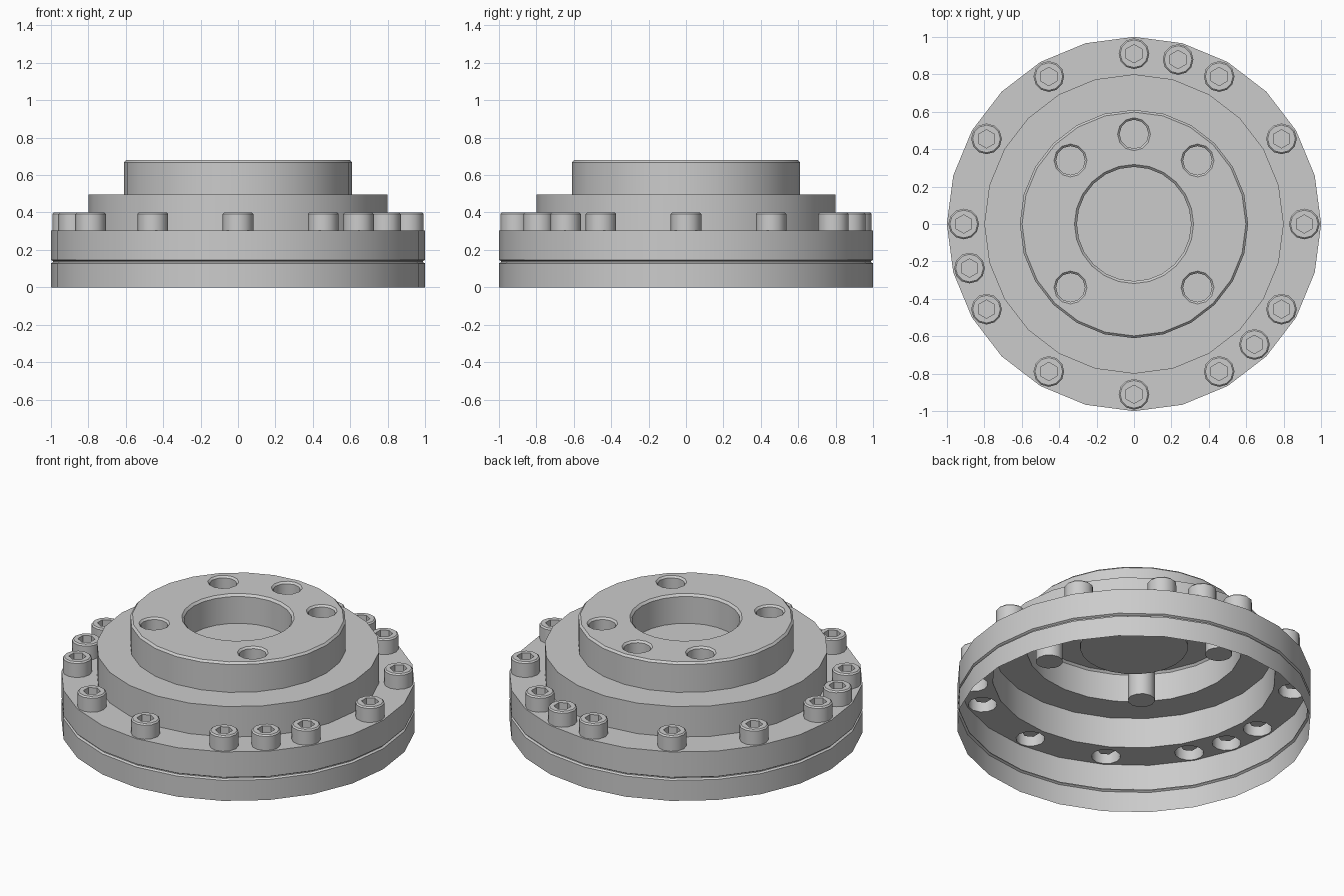
import bpy, bmesh
from math import radians, cos, sin
from mathutils import Vector

if "Cube" in bpy.data.objects:
    bpy.data.objects.remove(bpy.data.objects["Cube"])

SEG = 24


def circle(r, z, n, cx=0, cy=0, start=0):
    return [Vector((cx + r * cos(radians(start + 360 * i / n)),
                    cy + r * sin(radians(start + 360 * i / n)), z)) for i in range(n)]


def lathe(bm, profile, n, cx=0, cy=0, start=0, cap=False):
    """Sweep (radius, z) points into a tube; cap closes the last ring."""
    rings = [[bm.verts.new(p) for p in circle(r, z, n, cx, cy, start)] for r, z in profile]
    for a, b in zip(rings, rings[1:]):
        for i in range(n):
            j = (i + 1) % n
            bm.faces.new((a[i], a[j], b[j], b[i]))
    if cap:
        bm.faces.new(rings[-1])


def plate(bm, loops):
    """Fill a flat face bounded by an outer loop and hole loops."""
    edges = []
    for loop in loops:
        vs = [bm.verts.new(p) for p in loop]
        edges += [bm.edges.new((vs[i - 1], vs[i])) for i in range(len(vs))]
    res = bmesh.ops.triangle_fill(bm, use_beauty=True, edges=edges, normal=(0, 0, 1))
    for f in res["geom"]:
        if isinstance(f, bmesh.types.BMFace):
            f.normal_update()
            if f.normal.z < 0:
                f.normal_flip()


def finish(bm, name):
    bmesh.ops.remove_doubles(bm, verts=bm.verts, dist=0.0002)
    me = bpy.data.meshes.new(name)
    bm.to_mesh(me)
    bm.free()
    me.polygons.foreach_set("use_smooth", [True] * len(me.polygons))
    me.set_sharp_from_angle(angle=radians(35))
    return me


def add(name, me, loc=(0, 0, 0)):
    ob = bpy.data.objects.new(name, me)
    ob.location = loc
    bpy.context.collection.objects.link(ob)


screw_spots = [(0.91 * cos(radians(a)), 0.91 * sin(radians(a)))
               for a in list(range(0, 360, 30)) + [75, 195, 315]]
hole_spots = [(0.48 * cos(radians(a)), 0.48 * sin(radians(a)))
              for a in (45, 90, 135, 225, 315)]

# Outer shell with groove, and flange face pierced under every screw
bm = bmesh.new()
lathe(bm, [(1, 0), (1, 0.128), (0.988, 0.135), (0.988, 0.14), (1, 0.147), (1, 0.305)], SEG)
plate(bm, [circle(1, 0.305, SEG)] + [circle(0.082, 0.305, 12, x, y) for x, y in screw_spots]
      + [circle(0.8, 0.305, SEG)])
add("flange_shell", finish(bm, "flange_shell"))

# Stepped hub: walls, top face with holes, central recess
bm = bmesh.new()
lathe(bm, [(0.8, 0.305), (0.8, 0.495), (0.61, 0.495), (0.61, 0.668), (0.598, 0.68)], SEG)
plate(bm, [circle(0.598, 0.68, SEG), circle(0.318, 0.68, SEG)]
      + [circle(0.088, 0.68, 12, x, y) for x, y in hole_spots])
lathe(bm, [(0.318, 0.68), (0.305, 0.667), (0.305, 0.5)], SEG, cap=True)
# Blind holes
for x, y in hole_spots:
    lathe(bm, [(0.088, 0.68), (0.077, 0.669), (0.077, 0.43)], 12, x, y, cap=True)
add("stepped_hub", finish(bm, "stepped_hub"))

# Socket screw heads, sharing one mesh
bm = bmesh.new()
lathe(bm, [(0.082, 0), (0.082, 0.087), (0.074, 0.095)], 12)
plate(bm, [circle(0.074, 0.095, 12), circle(0.049, 0.095, 6, start=30)])
lathe(bm, [(0.049, 0.095), (0.049, 0.04)], 6, start=30, cap=True)
screw = finish(bm, "socket_screw")
for i, (x, y) in enumerate(screw_spots):
    add(f"socket_screw_{i + 1}", screw, (x, y, 0.305))
